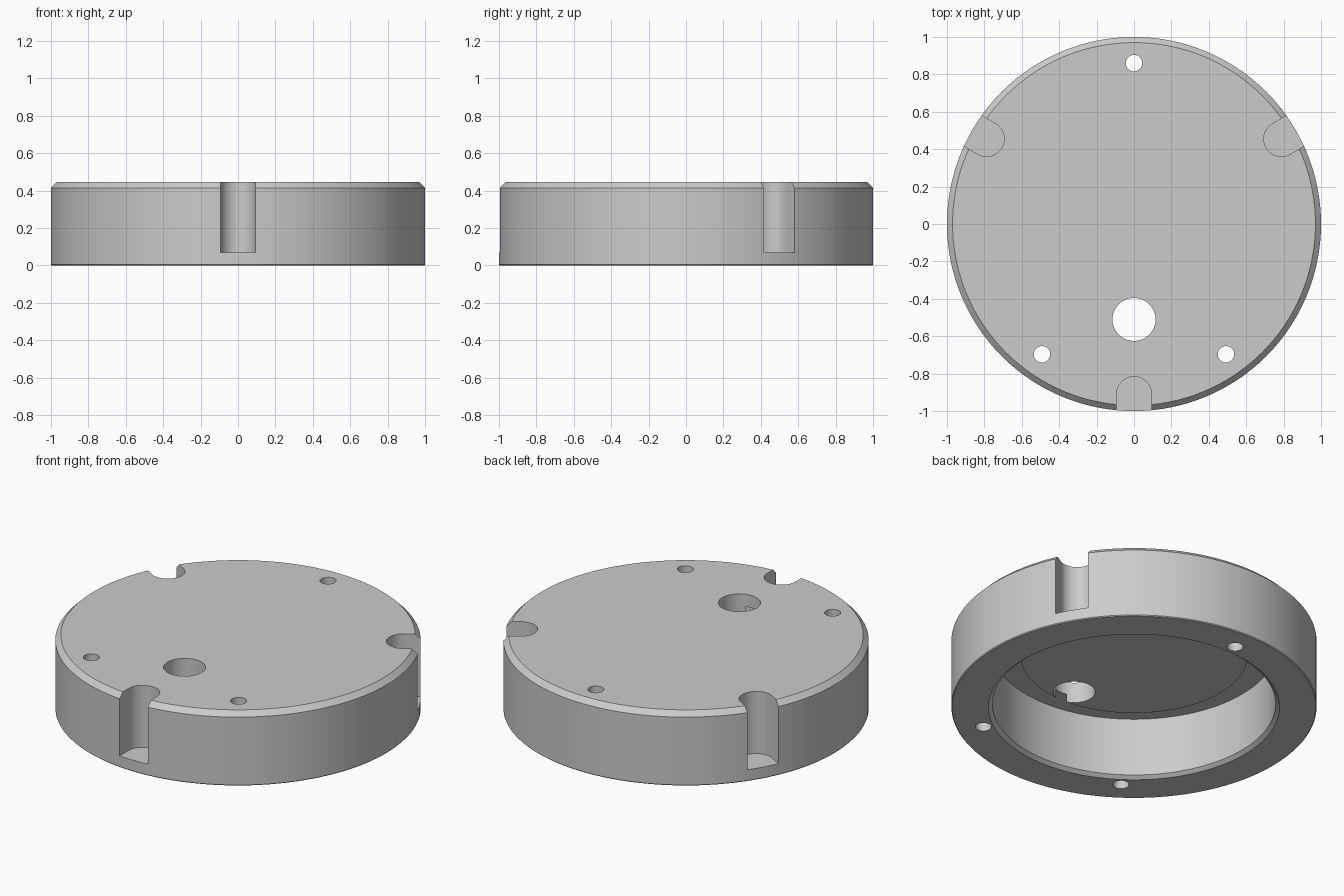
import bpy
import bmesh
from math import sin, cos, pi, radians
from mathutils import Matrix, Vector

cube = bpy.data.objects.get("Cube")
if cube:
    bpy.data.objects.remove(cube, do_unlink=True)

HEIGHT = 0.445
SEGMENTS = 128

grey = bpy.data.materials.new("light_grey")
grey.use_nodes = True
grey.diffuse_color = (0.6, 0.6, 0.6, 1)
grey.node_tree.nodes["Principled BSDF"].inputs["Base Color"].default_value = (0.6, 0.6, 0.6, 1)


def make_object(name, bm):
    bmesh.ops.recalc_face_normals(bm, faces=bm.faces[:])
    mesh = bpy.data.meshes.new(name)
    bm.to_mesh(mesh)
    bm.free()
    mesh.materials.append(grey)
    obj = bpy.data.objects.new(name, mesh)
    bpy.context.collection.objects.link(obj)
    return obj


def lathe(name, profile):
    """Revolve (radius, z) points about z and cap both open ends."""
    bm = bmesh.new()
    verts = [bm.verts.new((r, 0, z)) for r, z in profile]
    edges = [bm.edges.new(pair) for pair in zip(verts, verts[1:])]
    bmesh.ops.spin(bm, geom=verts + edges, axis=(0, 0, 1), cent=(0, 0, 0),
                   angle=2 * pi, steps=SEGMENTS)
    bmesh.ops.remove_doubles(bm, verts=bm.verts[:], dist=1e-5)
    bmesh.ops.holes_fill(bm, edges=[e for e in bm.edges if e.is_boundary], sides=0)
    return make_object(name, bm)


def prism(name, outline, bottom, top):
    """Extrude a flat outline upward."""
    bm = bmesh.new()
    face = bm.faces.new([bm.verts.new((x, y, bottom)) for x, y in outline])
    result = bmesh.ops.extrude_face_region(bm, geom=[face])
    moved = [g for g in result["geom"] if isinstance(g, bmesh.types.BMVert)]
    bmesh.ops.translate(bm, verts=moved, vec=(0, 0, top - bottom))
    return make_object(name, bm)


def arc(center, radius, start, end, count):
    step = (end - start) / count
    return [(center[0] + radius * cos(start + i * step),
             center[1] + radius * sin(start + i * step)) for i in range(count + 1)]


def cut(body, cutter):
    cutter.hide_render = True
    mod = body.modifiers.new("cut", "BOOLEAN")
    mod.operation = "DIFFERENCE"
    mod.solver = "EXACT"
    mod.object = cutter
    bpy.context.view_layer.objects.active = body
    bpy.ops.object.modifier_apply(modifier=mod.name)
    bpy.data.objects.remove(cutter, do_unlink=True)


# Round housing: chamfered outside, hollow below, raised pad under the roof
body = lathe("round_housing", [
    (0.97, HEIGHT), (1.0, 0.415), (1.0, 0.005), (0.995, 0),
    (0.797, 0), (0.775, 0.018), (0.775, 0.37), (0.62, 0.37), (0.62, 0.32)])

# Three round-ended slots in the rim
for angle in (30, 150, 270):
    outline = arc((0.91, 0), 0.094, pi / 2, 3 * pi / 2, 24)
    outline += [(1.1, -0.094), (1.1, 0.094)]
    slot = prism("slot_cutter", outline, 0.07, 0.6)
    slot.data.transform(Matrix.Rotation(radians(angle), 4, "Z"))
    cut(body, slot)

# Cable hole and three screw holes, all the way through
holes = [((0, -0.51), 0.115), ((0, 0.86), 0.044),
         ((0.492, -0.697), 0.044), ((-0.492, -0.697), 0.044)]
for center, radius in holes:
    cut(body, prism("hole_cutter", arc(center, radius, 0, 2 * pi, 48)[:-1], -0.1, 0.6))

# Smooth round walls, crisp edges
bpy.ops.object.select_all(action="DESELECT")
body.select_set(True)
bpy.context.view_layer.objects.active = body
bpy.ops.object.shade_smooth_by_angle(angle=radians(25))
